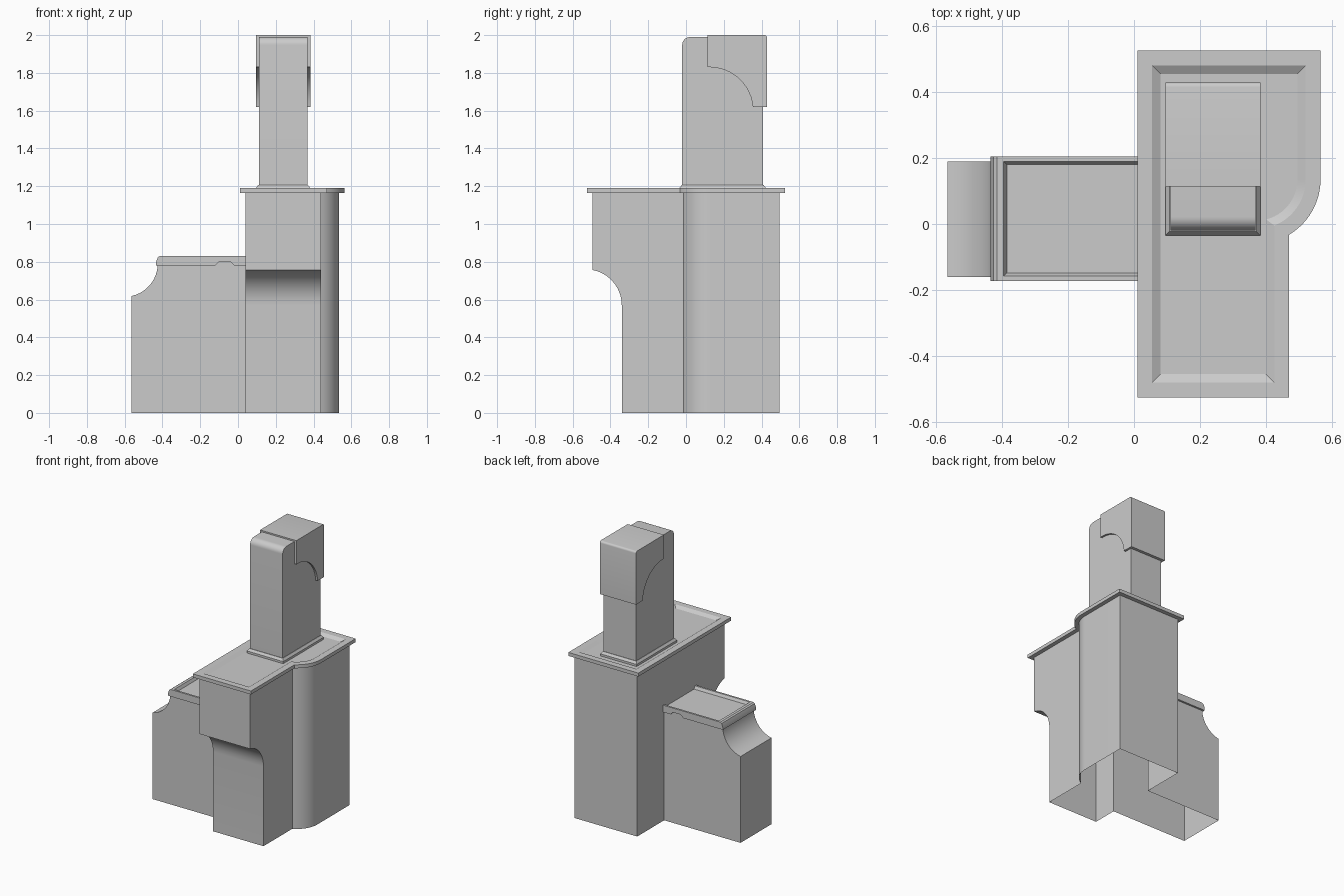
import bpy, bmesh, math

if "Cube" in bpy.data.objects:
    bpy.data.objects.remove(bpy.data.objects["Cube"])

def arc(cx, cy, r, a0, a1, n=10):
    return [(cx + r * math.cos(math.radians(a0 + (a1 - a0) * i / n)),
             cy + r * math.sin(math.radians(a0 + (a1 - a0) * i / n))) for i in range(n + 1)]

def loft(name, rings, cap_start=True, cap_end=True):
    bm = bmesh.new()
    loops = [[bm.verts.new(p) for p in ring] for ring in rings]
    n = len(loops[0])
    for a, b in zip(loops, loops[1:]):
        for i in range(n):
            bm.faces.new((a[i], a[(i + 1) % n], b[(i + 1) % n], b[i]))
    if cap_start:
        bm.faces.new(loops[0][::-1])
    if cap_end:
        bm.faces.new(loops[-1])
    bmesh.ops.recalc_face_normals(bm, faces=bm.faces)
    me = bpy.data.meshes.new(name)
    bm.to_mesh(me)
    bm.free()
    ob = bpy.data.objects.new(name, me)
    bpy.context.collection.objects.link(ob)
    return ob

def at_z(pts, z):
    return [(x, y, z) for x, y in pts]

def prism_x(name, yz, a, b):
    return loft(name, [[(x, y, z) for y, z in yz] for x in (a, b)])

def prism_y(name, xz, a, b):
    return loft(name, [[(x, y, z) for x, z in xz] for y in (a, b)])

def rect(x0, x1, y0, y1, d=0):
    return [(x0 - d, y0 - d), (x1 + d, y0 - d), (x1 + d, y1 + d), (x0 - d, y1 + d)]

def select_only(ob):
    bpy.ops.object.select_all(action='DESELECT')
    ob.select_set(True)
    bpy.context.view_layer.objects.active = ob

def boolean(ob, other, op):
    select_only(ob)
    m = ob.modifiers.new(op, 'BOOLEAN')
    m.operation, m.object, m.solver = op, other, 'EXACT'
    bpy.ops.object.modifier_apply(modifier=m.name)
    bpy.data.objects.remove(other, do_unlink=True)

def plan(d, z):
    """Body outline in plan, grown outwards by d."""
    r = 0.165 + d
    start = -math.degrees(math.acos((0.07 + d) / r))
    pts = [(0.04 - d, -0.495 - d), (0.44 + d, -0.495 - d)]
    pts += arc(0.37, 0.135, r, start, 0, 12)
    pts += [(0.535 + d, 0.495 + d), (0.04 - d, 0.495 + d)]
    return at_z(pts, z)

# Main body with a coved cut below the front overhang
TOP = 1.165
body = loft("main_body", [plan(0, 0), plan(0, TOP)])
cove = arc(-0.53, 0.57, 0.19, 0, 90) + [(-0.7, 0.76), (-0.7, -0.1), (-0.34, -0.1)]
boolean(body, prism_x("cove_cutter", cove, -0.1, 0.7), 'DIFFERENCE')

# Low side wing joined to the body, hollow bottom left open
wing = [(-0.565, 0), (0.1, 0), (0.1, 0.805), (-0.425, 0.805)]
wing += arc(-0.6, 0.79, 0.175, -4, -78.5)
boolean(body, prism_y("wing", wing, -0.16, 0.19), 'UNION')
bm = bmesh.new()
bm.from_mesh(body.data)
ends = [f for f in bm.faces if all(v.co.z < 1e-4 for v in f.verts)
        or all(v.co.z > TOP - 1e-4 for v in f.verts)]
bmesh.ops.delete(bm, geom=ends, context='FACES')
bm.to_mesh(body.data)
bm.free()

# Overhanging top with a shallow tray
top = loft("top_slab", [plan(0, TOP), plan(0.03, TOP), plan(0.03, 1.19),
                        plan(-0.015, 1.19), plan(-0.04, 1.175)], cap_start=False)

# Wing lid with notched lower edge and tray
lid_pts = [(-0.435, 0.78), (-0.12, 0.78), (-0.10, 0.8), (-0.04, 0.8), (-0.02, 0.78),
           (0.045, 0.78), (0.045, 0.83), (-0.415, 0.83), (-0.425, 0.823), (-0.435, 0.795)]
lid = prism_y("wing_lid", lid_pts, -0.172, 0.204)
tray = loft("tray_cutter", [at_z(rect(-0.385, 0.2, -0.148, 0.18), 0.81),
                            at_z(rect(-0.385, 0.2, -0.148, 0.18, 0.01), 0.83),
                            at_z(rect(-0.385, 0.2, -0.148, 0.18, 0.01), 0.9)])
boolean(lid, tray, 'DIFFERENCE')

# Column with rounded front top edge
col = [(0.408, 1.17), (0.408, 1.99)] + arc(0.022, 1.948, 0.042, 90, 180, 8) + [(-0.02, 1.17)]
column = prism_x("column", col, 0.11, 0.368)

# Sloped flange at the column foot
base = (0.11, 0.368, -0.02, 0.408)
flange = loft("column_flange", [at_z(rect(*base, 0.015), 1.17), at_z(rect(*base, 0.015), 1.19),
                                at_z(rect(*base, 0.003), 1.206)])

# Hood over the column's rear top, with arched lower edge
hood_pts = [(0.113, 2.0)] + [(0.113, 1.83)] + arc(0.125, 1.6, 0.23, 88, 5, 12)
hood_pts += [(0.429, 1.62)] + arc(0.415, 1.986, 0.014, 0, 90, 4)
hood = prism_x("column_hood", hood_pts, 0.096, 0.383)

# Smooth the curved faces, keep edges sharp
for ob in (body, top, lid, column, flange, hood):
    select_only(ob)
    bpy.ops.object.shade_smooth_by_angle(angle=math.radians(30))
